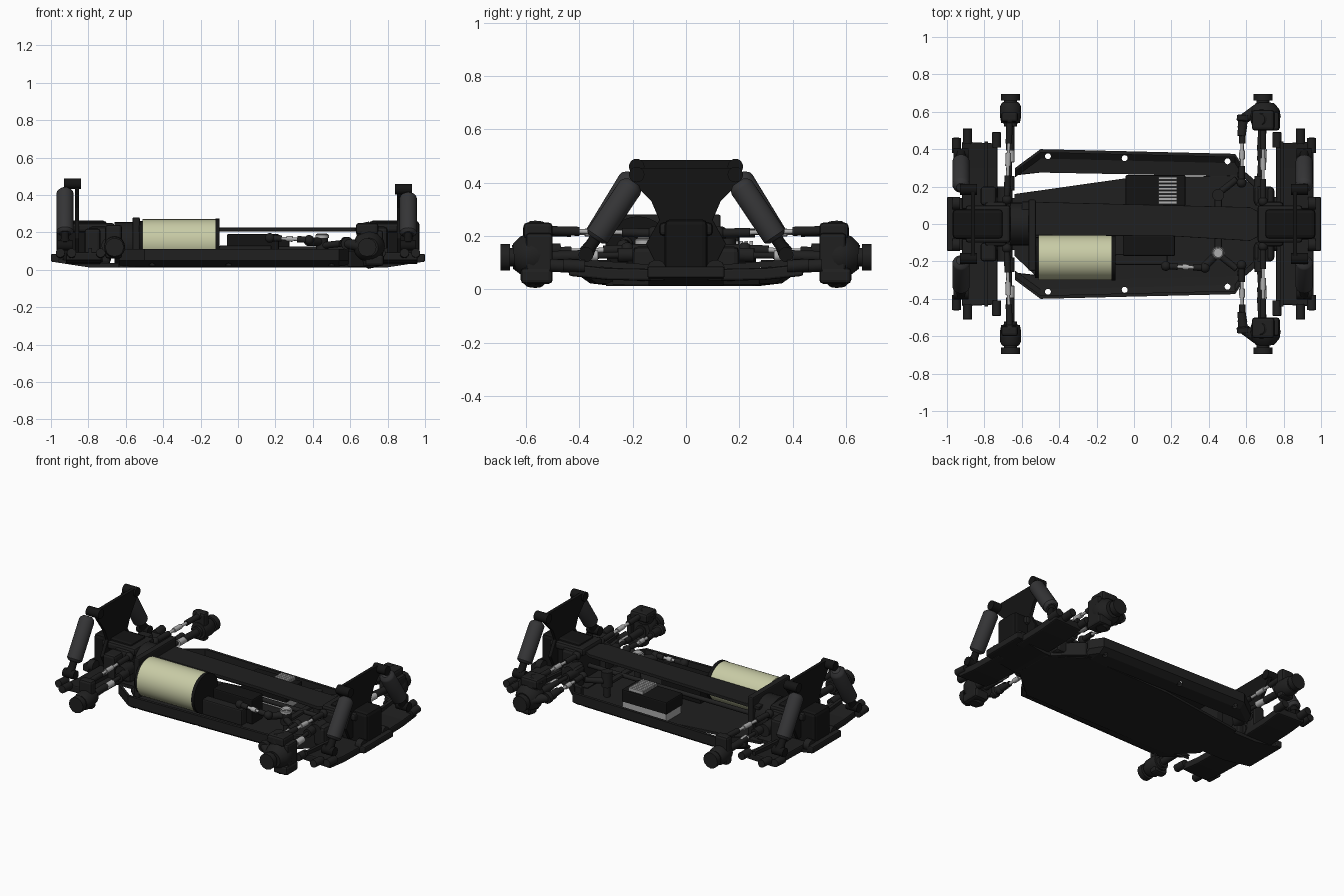
import bpy, bmesh, math
from mathutils import Vector

if "Cube" in bpy.data.objects:
    bpy.data.objects.remove(bpy.data.objects["Cube"])


def material(name, r, g, b):
    m = bpy.data.materials.new(name)
    m.diffuse_color = (r, g, b, 1)
    m.use_nodes = True
    m.node_tree.nodes["Principled BSDF"].inputs["Base Color"].default_value = m.diffuse_color
    return m


BLACK = material("black_plastic", .007, .007, .007)
DARK = material("dark_plastic", .014, .014, .014)
SHOCK = material("shock_grey", .035, .035, .037)
METAL = material("metal", .42, .42, .42)
BEIGE = material("battery_beige", .58, .6, .38)


def finish(name, bm, mat, mirror=False, bevel=0, smooth=False):
    bmesh.ops.recalc_face_normals(bm, faces=bm.faces)
    me = bpy.data.meshes.new(name)
    bm.to_mesh(me)
    bm.free()
    ob = bpy.data.objects.new(name, me)
    bpy.context.collection.objects.link(ob)
    if mat:
        me.materials.append(mat)
    if smooth:
        bpy.context.view_layer.objects.active = ob
        ob.select_set(True)
        bpy.ops.object.shade_smooth_by_angle(angle=math.radians(35))
        ob.select_set(False)
    if bevel:
        b = ob.modifiers.new("bevel", "BEVEL")
        b.width, b.segments = bevel, 2
    if mirror:
        ob.modifiers.new("mirror", "MIRROR").use_axis = (False, True, False)
    return ob


def loft(name, rings, mat, **kw):
    """Closed solid through equal-length rings of points."""
    bm = bmesh.new()
    vs = [[bm.verts.new(p) for p in r] for r in rings]
    n = len(rings[0])
    for a, b in zip(vs, vs[1:]):
        for i in range(n):
            bm.faces.new((a[i], a[(i + 1) % n], b[(i + 1) % n], b[i]))
    bm.faces.new(vs[0])
    bm.faces.new(vs[-1])
    return finish(name, bm, mat, **kw)


def prism(name, pts, axis, a, b, mat, **kw):
    put = {"x": lambda p, t: (t, p[0], p[1]), "y": lambda p, t: (p[0], t, p[1]),
           "z": lambda p, t: (p[0], p[1], t)}[axis]
    return loft(name, [[put(p, t) for p in pts] for t in (a, b)], mat, **kw)


def box(name, x0, x1, y0, y1, z0, z1, mat, bevel=.008, **kw):
    return prism(name, [(x0, y0), (x1, y0), (x1, y1), (x0, y1)], "z", z0, z1, mat, bevel=bevel, **kw)


def rod(name, p, q, steps, mat, n=20, **kw):
    """Turned part from p to q; steps are a radius or (fraction, radius) pairs."""
    p, q = Vector(p), Vector(q)
    if not isinstance(steps, list):
        steps = [(0, steps), (1, steps)]
    rot = (q - p).to_track_quat("Z", "Y")
    rings = []
    for f, r in steps:
        rings.append([p.lerp(q, f) + rot @ Vector((r * math.cos(2 * math.pi * i / n),
                      r * math.sin(2 * math.pi * i / n), 0)) for i in range(n)])
    return loft(name, rings, mat, smooth=n > 8, **kw)


def ball(name, c, r, mat, **kw):
    bm = bmesh.new()
    bmesh.ops.create_uvsphere(bm, u_segments=16, v_segments=10, radius=r)
    bmesh.ops.translate(bm, verts=bm.verts, vec=c)
    return finish(name, bm, mat, smooth=True, **kw)


def link(name, p, q, mirror=True):
    """Adjustable rod: metal middle, black sleeves and ball ends."""
    p, q = Vector(p), Vector(q)
    rod(name + "_rod", p, q, [(0, .009), (.42, .009), (.42, .015), (.58, .015), (.58, .009), (1, .009)],
        METAL, n=12, mirror=mirror)
    for i, (a, b) in enumerate(((p, q), (q, p))):
        rod(f"{name}_sleeve_{i}", a, a.lerp(b, .3), .017, DARK, n=12, mirror=mirror)
        ball(f"{name}_ball_{i}", a, .026, DARK, mirror=mirror)


# Chassis floor with raised nose edge, and raised end plates
prism("chassis_floor", [(-.64, .16), (-.04, .245), (.56, .26), (.77, .12), (.77, -.12), (.56, -.3),
      (-.5, -.3), (-.64, -.17)], "z", .012, .03, DARK, bevel=.003)
prism("nose_side_wall", [(.55, .275), (.6, .275), (.76, .13), (.74, .11), (.59, .245), (.55, .25)],
      "z", .015, .1, DARK, mirror=True, bevel=.004)
for s, end in ((1, "front"), (-1, "rear")):
    prism(end + "_skid_plate", [(.6 * s, .013), (.8 * s, .013), (.99 * s, .042), (.99 * s, .06),
          (.8 * s, .035), (.6 * s, .035)], "y", -.14, .14, DARK)
    box(end + "_bumper", *sorted((.955 * s, 1.0 * s)), -.145, .145, .042, .085, DARK)

# Side guards with upturned lips and screw holes
guard = loft("side_guard", [[(x, yi, .012), (x, yo - .04, .022), (x, yo, .05), (x, yo, .11),
             (x, yo - .018, .11), (x, yo - .018, .06), (x, yo - .05, .034), (x, yi, .028)]
             for x, yi, yo in ((-.635, .265, .30), (-.5, .275, .40), (.54, .255, .375), (.59, .25, .30))], DARK)
for i, (x, y) in enumerate(((-.46, .362), (-.05, .352), (.5, .335))):
    cut = rod(f"hole_cutter_{i}", (x, y, -.1), (x, y, .2), .016, None, n=12)
    cut.hide_render = True
    cut.hide_set(True)
    m = guard.modifiers.new("hole", "BOOLEAN")
    m.operation, m.object = "DIFFERENCE", cut
guard.modifiers.new("mirror", "MIRROR").use_axis = (False, True, False)

# Top deck, centre shaft and spur gear cover
prism("top_deck", [(-.6, -.06), (.2, -.065), (.62, -.09), (.68, -.06), (.68, .06), (.62, .09),
      (.2, .1), (-.6, .12)], "z", .205, .225, DARK, bevel=.003)
rod("centre_drive_shaft", (-.6, .01, .11), (.7, .01, .11), .014, DARK)
rod("spur_gear_cover", (-.66, 0, .14), (-.53, 0, .14), .115, DARK, n=28)
box("motor_mount", -.565, -.525, -.25, .13, .03, .28, DARK)

# Motor and its end caps
rod("motor_can", (-.51, -.18, .15), (-.12, -.18, .15), .12, BEIGE, n=32)
rod("motor_end_cap", (-.12, -.18, .15), (-.1, -.18, .15), .123, BLACK, n=32)
rod("motor_rear_cap", (-.53, -.18, .15), (-.51, -.18, .15), .11, BLACK, n=32)

# Electronics: speed controller with cooling fins, servo, steering posts
box("speed_controller_base", -.04, .27, .1, .26, .03, .1, METAL)
box("speed_controller", -.045, .275, .095, .262, .08, .16, BLACK)
for i in range(8):
    y = .108 + .0185 * i
    box(f"cooling_fin_{i}", .13, .23, y, y + .014, .155, .18, METAL, bevel=0)
box("steering_servo", -.06, .22, -.17, -.06, .03, .19, BLACK)
box("servo_mount", -.1, .18, -.22, -.16, .03, .13, DARK)
link("servo_link", (.17, -.225, .17), (.38, -.235, .16), mirror=False)
rod("servo_arm", (.37, -.235, .15), (.45, -.155, .15), .022, DARK)
rod("steering_post", (.45, .155, .03), (.45, .155, .19), [(0, .02), (.4, .02), (.4, .032), (1, .032)], DARK, mirror=True)
rod("steering_collar", (.45, -.155, .17), (.45, -.155, .195), [(0, .036), (.6, .036), (1, .024)], METAL)
box("steering_crossbar", .43, .47, -.17, .17, .1, .12, DARK)
rod("steering_drag_arm", (.46, .17, .13), (.55, .24, .14), .018, DARK, mirror=True)

# Both axles: f is the x direction of that end
for end, f, t, shock_x in (("front", 1, .455, .91), ("rear", -1, .485, -.925)):
    def X(a, b):
        return sorted((a * f, b * f))

    # Gearbox, bulkhead and shock tower
    box(end + "_gearbox", *X(.7, .97), -.08, .08, .04, .262, BLACK, bevel=.02)
    box(end + "_bulkhead", *X(.68, .8), -.12, .12, .03, .23, DARK, bevel=.02)
    box(end + "_upper_brace", *X(.66, .9), -.1, .1, .2, .25, DARK, bevel=.015)
    rod(end + "_diff_outdrive", (.69 * f, .1, .13), (.69 * f, .2, .13), .04, DARK, mirror=True)
    half = [(.0, .09), (.11, .09), (.15, .17), (.1, .26), (.13, .33), (.205, t - .05), (.19, t), (0, t)]
    prism(end + "_shock_tower", half + [(-y, z) for y, z in half[-2:0:-1]], "x",
          *X(.85, .872), BLACK, bevel=.003)

    # Broad lower arms with ribs and pivot ends
    w, ends = .045, (.76, .96) if f > 0 else (.73, .92)
    a, b = ends[0] * f, ends[1] * f
    loft(end + "_lower_arm", [[(a, y, z), (b, y + d, z), (b, y + d, z + w), (a, y, z + w)]
         for y, d, z in ((.08, 0, .03), (.3, 0, .035), (.43, .01, .05))], DARK, mirror=True, bevel=.008)
    prism(end + "_arm_rib", [(.1, .07), (.44, .09), (.44, .115), (.1, .09)], "x", *X(.78, .8), DARK, mirror=True)
    for i, (x, y) in enumerate(((ends[0] + .005, .46), (.95, .43), (.89, .48))):
        rod(f"{end}_arm_pivot_{i}", (x * f, y - .05, .085), (x * f, y + .03, .09), .024, DARK, mirror=True)
    for i, x in enumerate((.745, .95)):
        rod(f"{end}_inner_pivot_{i}", ((x - .02) * f, .11, .075), ((x + .02) * f, .11, .075), .035, DARK, mirror=True)

    # Shock absorbers leaning outward
    top, low = Vector((shock_x, .18, t - .03)), Vector((shock_x, .375, .135))
    rod(end + "_shock_body", top, low, [(.08, .025), (.12, .042), (.15, .046), (.78, .046), (.8, .04), (.82, .03)],
        SHOCK, n=28, mirror=True)
    rod(end + "_shock_shaft", top, low, [(.78, .022), (.9, .022), (1, .03)], BLACK, mirror=True)
    rod(end + "_shock_top_mount", (.84 * f, .185, t - .025), (.93 * f, .185, t - .025), .029, BLACK, mirror=True)
    rod(end + "_shock_low_mount", (shock_x - .04, .375, .13), (shock_x + .04, .375, .13), .028, BLACK, mirror=True)

    # Drive shafts, wheel hubs and axle hexes
    hx = .69 if f > 0 else -.66
    rod(end + "_drive_shaft", (.665 * f, .18, .13), (hx, .56, .12), [(0, .026), (.2, .026), (.2, .012), (.42, .012),
        (.42, .018), (.56, .018), (.56, .022), (.9, .022), (.9, .035), (1, .035)], DARK, mirror=True)
    rod(end + "_shaft_sleeve", (hx - .002 * f, .33, .125), (hx, .4, .123), .02, METAL, mirror=True)
    rod(end + "_wheel_axle", (hx, .56, .12), (hx, .68, .12), .034, DARK, mirror=True)
    rod(end + "_wheel_hex", (hx, .66, .12), (hx, .696, .12), .05, DARK, n=12, mirror=True)

# Front knuckles: carrier disc, raked kingpin, ears and steering arm
rod("front_carrier", (.7, .53, .13), (.7, .645, .12), [(0, .07), (.4, .085), (.75, .075), (1, .05)], DARK, mirror=True)
rod("front_kingpin", (.725, .57, .012), (.67, .56, .25), [(0, .03), (.08, .05), (.3, .05), (.3, .035),
    (.7, .035), (.7, .05), (.92, .05), (1, .03)], DARK, mirror=True)
box("front_carrier_lower", .68, .78, .5, .62, .02, .08, DARK, bevel=.015, mirror=True)
box("front_carrier_upper", .63, .75, .5, .61, .19, .25, DARK, bevel=.015, mirror=True)
box("front_carrier_web", .74, .775, .5, .6, .04, .21, DARK, bevel=.012, mirror=True)
rod("front_steering_arm", (.585, .56, .14), (.68, .63, .12), .028, DARK, mirror=True)
rod("front_steering_ball", (.575, .47, .15), (.585, .58, .14), [(0, .022), (.7, .025), (.75, .034), (1, .034)],
    DARK, mirror=True)
link("front_tie_rod", (.575, .22, .15), (.58, .52, .14))
link("front_upper_link", (.69, .12, .21), (.69, .52, .22))

# Rear hub carriers and links
rod("rear_carrier", (-.66, .54, .125), (-.66, .65, .12), [(0, .05), (.3, .056), (.8, .056), (1, .045)], DARK, mirror=True)
box("rear_carrier_lug", -.71, -.62, .545, .6, .06, .24, DARK, bevel=.015, mirror=True)
link("rear_upper_link", (-.68, .13, .21), (-.665, .56, .215))
box("rear_pivot_block", -.82, -.735, .1, .2, .06, .22, DARK, bevel=.015, mirror=True)
box("front_steering_block", .64, .75, .1, .2, .03, .16, DARK, bevel=.02, mirror=True)
